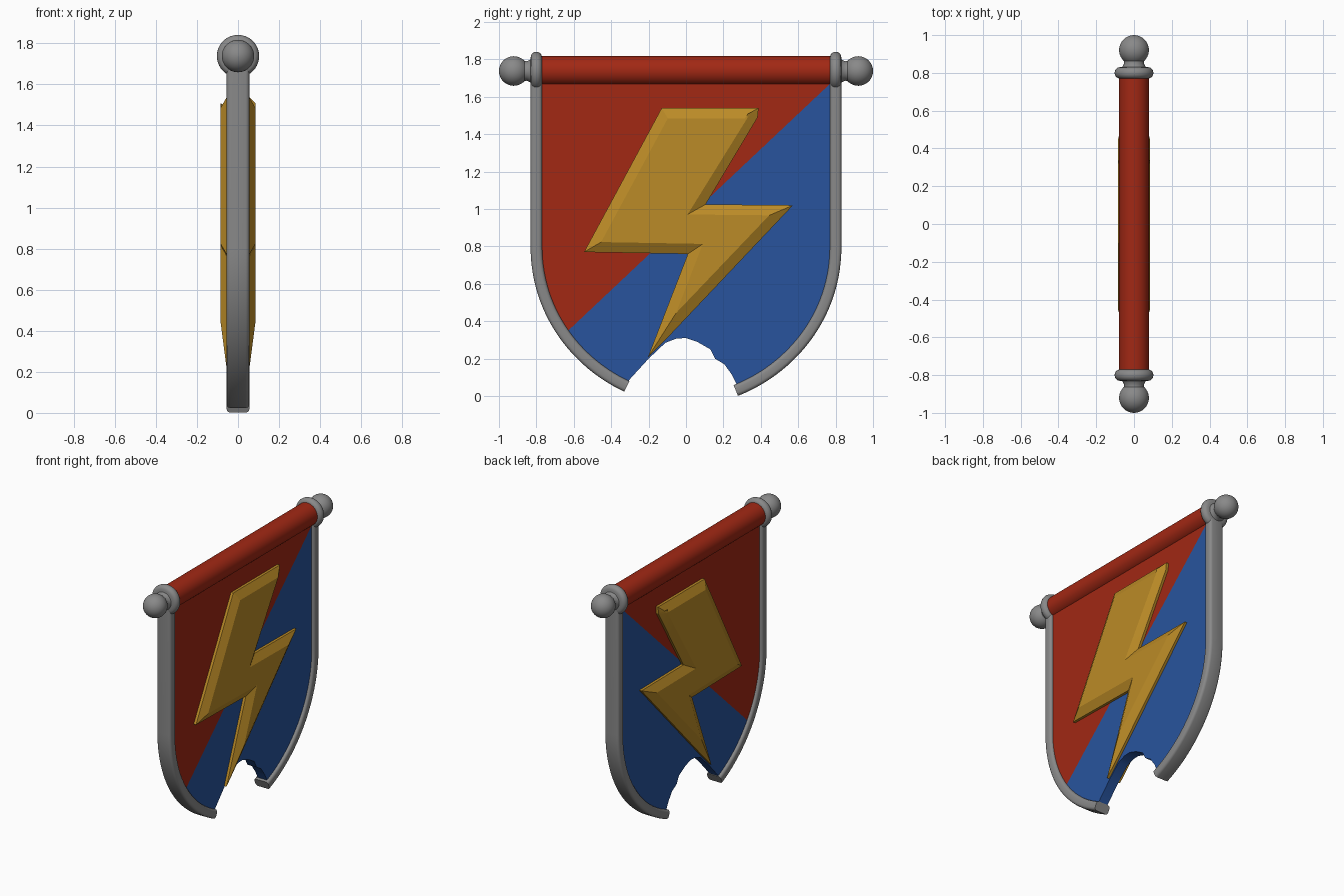
import bpy, bmesh, math
from mathutils import Vector

if "Cube" in bpy.data.objects:
    bpy.data.objects.remove(bpy.data.objects["Cube"])


def material(name, rgb):
    m = bpy.data.materials.new(name)
    m.diffuse_color = (*rgb, 1)
    m.use_nodes = True
    m.node_tree.nodes["Principled BSDF"].inputs["Base Color"].default_value = m.diffuse_color
    return m


RED = material("banner red", (0.36, 0.021, 0.007))
BLUE = material("banner blue", (0.021, 0.088, 0.34))
GOLD = material("bolt gold", (0.50, 0.26, 0.02))
GREY = material("metal grey", (0.25, 0.25, 0.25))


def finish(bm, name, mats, angle=35):
    bmesh.ops.recalc_face_normals(bm, faces=bm.faces)
    me = bpy.data.meshes.new(name)
    bm.to_mesh(me)
    bm.free()
    ob = bpy.data.objects.new(name, me)
    bpy.context.collection.objects.link(ob)
    for m in mats:
        me.materials.append(m)
    bpy.ops.object.select_all(action='DESELECT')
    ob.select_set(True)
    bpy.context.view_layer.objects.active = ob
    bpy.ops.object.shade_smooth_by_angle(angle=math.radians(angle))
    return ob


def loft(rings, name, mats, angle=35):
    """Skin closed rings of points and cap both ends."""
    bm = bmesh.new()
    vs = [[bm.verts.new(p) for p in r] for r in rings]
    n = len(vs[0])
    for a, b in zip(vs, vs[1:]):
        for i in range(n):
            j = (i + 1) % n
            bm.faces.new((a[i], a[j], b[j], b[i]))
    bm.faces.new(vs[0])
    bm.faces.new(vs[-1])
    return finish(bm, name, mats, angle)


def lathe(profile, name, mats, z, side=1, n=40):
    """Spin (radius, y) pairs round the horizontal bar axis."""
    rings = [[(r * math.cos(2 * math.pi * i / n), side * y,
               z + r * math.sin(2 * math.pi * i / n)) for i in range(n)]
             for r, y in profile]
    return loft(rings, name, mats)


BAR_Z = 1.738

# Red top bar
lathe([(0.079, -0.79), (0.079, 0.79)], "top_bar", [RED], BAR_Z)

# Collar and ball finial at each end
profile = [(0.075, 0.768)]
for k in range(9):
    a = math.pi * k / 8
    profile.append((0.075 + 0.028 * math.sin(a), 0.80 - 0.030 * math.cos(a)))
profile += [(0.062, 0.832), (0.052, 0.85)]
for k in range(15):
    a = math.radians(138 - 137 * k / 14)
    profile.append((0.079 * math.sin(a), 0.921 + 0.079 * math.cos(a)))
for side, tag in ((-1, "left"), (1, "right")):
    lathe(profile, "finial_" + tag, [GREY], BAR_Z, side)


# Side rails: straight drop, then a curve towards the torn bottom
def rail_path(side, t_end):
    p = [Vector(c) for c in ((0.8, 0.80), (0.8, 0.42), (0.55, 0.14), (0.266, 0.03))]
    pts = [Vector((0.8, 1.71))]
    for k in range(29):
        t = t_end * k / 28
        s = 1 - t
        pts.append(p[0] * s**3 + p[1] * 3*s*s*t + p[2] * 3*s*t*t + p[3] * t**3)
    return [Vector((side * q.x, q.y)) for q in pts]


# Rounded rectangle section: (across x, in-plane)
section = []
for cx, cy, start in ((1, 1, 0), (-1, 1, 90), (-1, -1, 180), (1, -1, 270)):
    for k in range(4):
        a = math.radians(start + 30 * k)
        section.append((cx * 0.037 + 0.018 * math.cos(a),
                        cy * 0.013 + 0.018 * math.sin(a)))

paths = {"left": rail_path(-1, 0.94), "right": rail_path(1, 1.0)}
for tag, path in paths.items():
    rings = []
    for i, q in enumerate(path):
        d = (path[min(i + 1, len(path) - 1)] - path[max(i - 1, 0)]).normalized()
        nrm = Vector((-d.y, d.x))
        rings.append([(u, q.x + nrm.x * v, q.y + nrm.y * v) for u, v in section])
    loft(rings, "rail_" + tag, [GREY], 50)

# Cloth with a torn lower edge, cut along the diagonal into two colours
tear = [(-0.305, 0.085), (-0.20, 0.20), (-0.11, 0.285), (-0.05, 0.308), (0.0, 0.31),
        (0.06, 0.29), (0.13, 0.25), (0.155, 0.20), (0.205, 0.17), (0.245, 0.115),
        (0.28, 0.045)]
outline = [tuple(q) for q in paths["left"]] + tear + [tuple(q) for q in reversed(paths["right"])]
T = 0.036
bm = bmesh.new()
rings = [[bm.verts.new((x, y, z)) for y, z in outline] for x in (-T, T)]
n = len(outline)
for i in range(n):
    j = (i + 1) % n
    bm.faces.new((rings[0][i], rings[0][j], rings[1][j], rings[1][i]))
for r in rings:
    bm.faces.new(r)
origin = Vector((0, 0.76, 1.66))
along = Vector((0, -0.63, 0.35)) - origin
normal = Vector((0, along.z, -along.y)).normalized()
if normal.z > 0:
    normal.negate()                       # points to the blue side
bmesh.ops.bisect_plane(bm, geom=bm.verts[:] + bm.edges[:] + bm.faces[:],
                       plane_co=origin, plane_no=normal)
bmesh.ops.triangulate(bm, faces=[f for f in bm.faces if len(f.verts) > 4])
for f in bm.faces:
    f.material_index = int((f.calc_center_median() - origin).dot(normal) > 0)
finish(bm, "cloth", [RED, BLUE])

# Raised zigzag bolt on both faces, with a sloped rim
bolt = [Vector(p) for p in ((-0.13, 1.54), (-0.545, 0.77), (0.01, 0.76), (-0.205, 0.205),
                            (-0.11, 0.30), (0.572, 1.02), (0.105, 1.025),
                            (0.383, 1.49), (0.388, 1.54))]


def inset(poly, d):
    out = []
    for i, p in enumerate(poly):
        a = (p - poly[i - 1]).normalized()
        b = (poly[(i + 1) % len(poly)] - p).normalized()
        na, nb = Vector((-a.y, a.x)), Vector((-b.y, b.x))
        out.append(p + (na + nb) * d / (1 + na.dot(nb)))
    return out


# blunt bottom tip point collapses onto the ridge when inset
rim = bolt[:]
inner_src = bolt[:4] + bolt[5:8] + [bolt[8]]
top = inset(inner_src, 0.055)
top = top[:4] + [top[3].lerp(top[4], 0.02)] + top[4:]
# keep the small upper right corner tidy
layers = [(-0.085, top), (-0.054, rim), (0.054, rim), (0.085, top)]
loft([[(x, p.x, p.y) for p in poly] for x, poly in layers], "bolt", [GOLD], 20)
